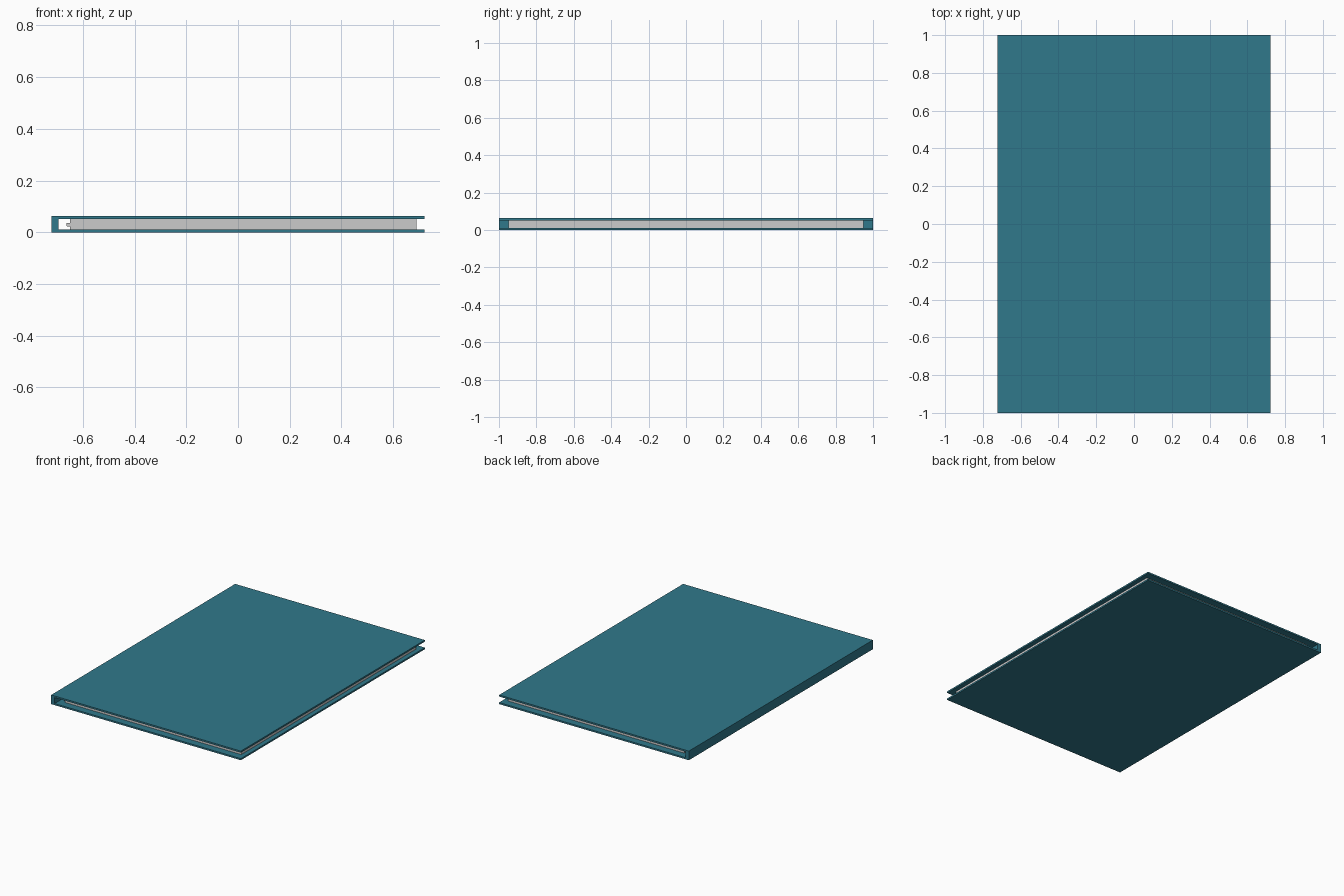
import bpy, bmesh

if "Cube" in bpy.data.objects:
    bpy.data.objects.remove(bpy.data.objects["Cube"])

def extrude_profile(name, points, half_len, mat=None):
    """Extrude an XZ outline along y, centred on y = 0."""
    bm = bmesh.new()
    face = bm.faces.new([bm.verts.new((x, -half_len, z)) for x, z in points])
    ret = bmesh.ops.extrude_face_region(bm, geom=[face])
    moved = [v for v in ret["geom"] if isinstance(v, bmesh.types.BMVert)]
    bmesh.ops.translate(bm, verts=moved, vec=(0, 2 * half_len, 0))
    bmesh.ops.recalc_face_normals(bm, faces=bm.faces)
    mesh = bpy.data.meshes.new(name)
    bm.to_mesh(mesh)
    bm.free()
    obj = bpy.data.objects.new(name, mesh)
    bpy.context.collection.objects.link(obj)
    if mat:
        mesh.materials.append(mat)
    return obj

teal = bpy.data.materials.new("cover_teal")
teal.diffuse_color = (0.03, 0.19, 0.26, 1)
teal.use_nodes = True
teal.node_tree.nodes["Principled BSDF"].inputs["Base Color"].default_value = teal.diffuse_color

# Hard cover: two boards joined by the spine, open on the other three sides
W, H, T = 0.722, 0.063, 0.011
SPINE = -0.695
extrude_profile("book_cover", [
    (-W, 0), (W, 0), (W, T), (SPINE, T),
    (SPINE, H - T), (W, H - T), (W, H), (-W, H)], 1.0, teal)

# Page block, set in from the edges of the cover
extrude_profile("page_block", [
    (-0.65, T), (0.69, T), (0.69, H - T), (-0.65, H - T)], 0.95)

# Narrow binding strip along the back of the pages
extrude_profile("binding_strip", [
    (-0.664, 0.035), (-0.662, 0.022), (-0.65, 0.022), (-0.65, 0.035)], 0.95)
